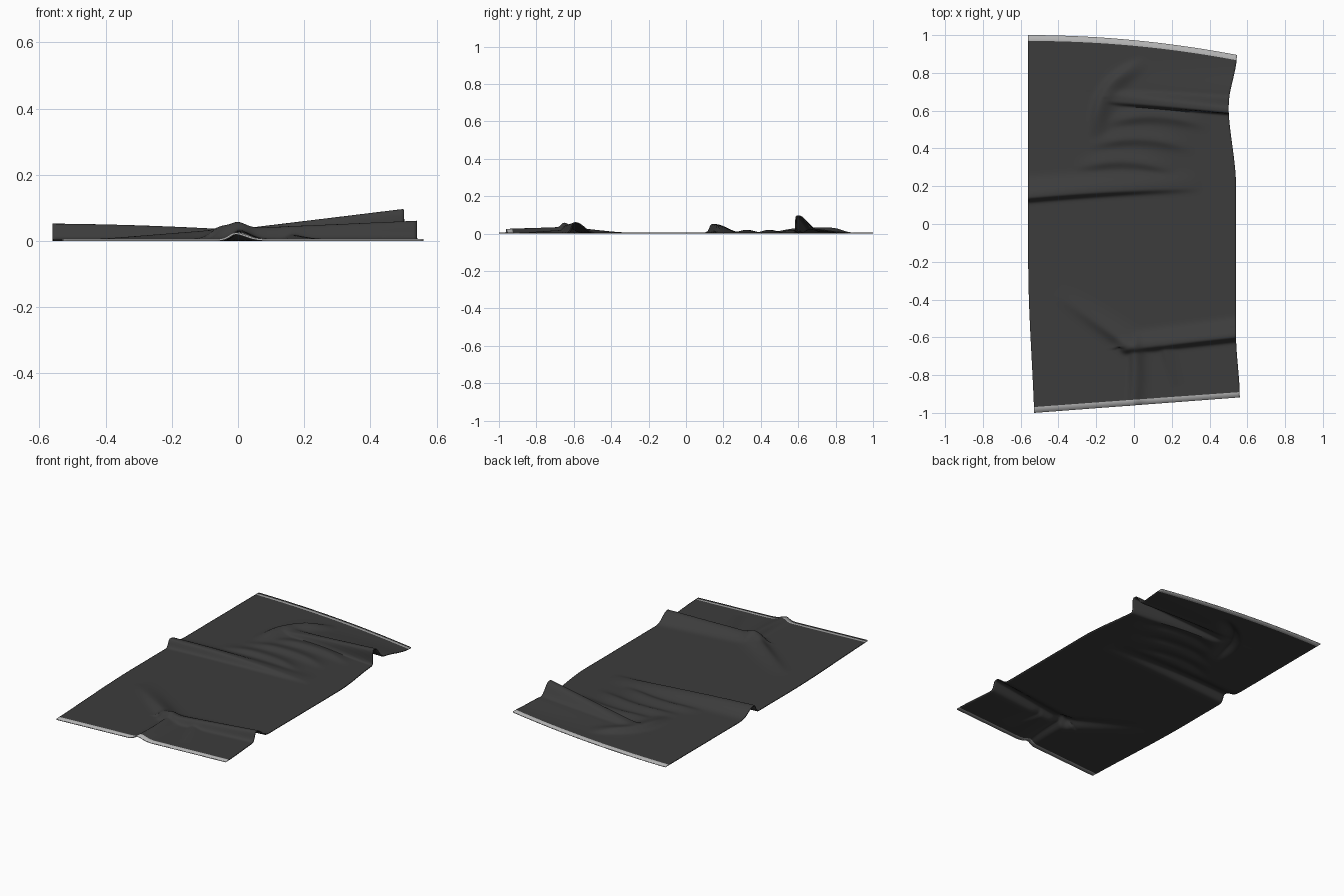
import bpy
import bmesh
import math
from mathutils import Vector

if "Cube" in bpy.data.objects:
    bpy.data.objects.remove(bpy.data.objects["Cube"])

THICKNESS = .006
FRINGE_SHARE = .0155
COLUMNS, BODY_ROWS = 100, 250


def make_material(name, value):
    material = bpy.data.materials.new(name)
    material.use_nodes = True
    colour = (value, value, value, 1)
    material.diffuse_color = colour
    shader = material.node_tree.nodes["Principled BSDF"]
    shader.inputs["Base Color"].default_value = colour
    return material


def smooth_ramp(value, low, high):
    """Ease from zero to one between two limits."""
    t = min(1, max(0, (value - low) / (high - low)))
    return t * t * (3 - 2 * t)


def make_fold(start, end, rise, back, front, bend=0, ease=1, power=2, lean=0):
    """Crease from start to end whose height follows the rise pair.

    The back and front widths set the slope on its left and right.
    """
    origin = Vector(start)
    axis = Vector(end) - origin
    length = axis.length
    axis.normalize()
    normal = Vector((-axis.y, axis.x))

    def fold(point):
        offset = point - origin
        along = offset.dot(axis)
        t = min(1, max(0, along / length))
        across = offset.dot(normal) - bend * math.sin(math.pi * t)
        distance = math.hypot(across, along - t * length)
        width = back if across > 0 else front
        height = rise[0] + (rise[1] - rise[0]) * t ** ease
        height *= math.exp(-(distance / width) ** power)
        return height, height * lean

    return fold


def make_wrinkle(start, end, peak, back, front, bend=0):
    """Soft crease that fades out at both ends."""
    middle = (Vector(start) + Vector(end)) / 2
    ridge = make_fold(start, end, (peak, peak), back, front, bend)
    reach = (Vector(end) - Vector(start)).length / 2

    def wrinkle(point):
        fade = 1 - smooth_ramp((point - middle).length, reach * .4, reach * 1.1)
        height, shift = ridge(point)
        return height * fade, shift

    return wrinkle


# Front fold and its three branches
front_fold = make_fold((-.04, -.65), (.6, -.575), (.03, .058), .055, .03,
                       power=2.5, lean=-.2)
diagonal_branch = make_fold((-.42, -.36), (-.02, -.645), (0, .032), .06, .035)
edge_branch = make_fold((0, -.64), (-.03, -1.1), (.03, .015), .045, .025, bend=.015)
small_branch = make_fold((.16, -.66), (.22, -.86), (.014, 0), .04, .02)

# Middle fold, fading toward the right edge
middle_fold = make_fold((-.65, .145), (.36, .2), (.047, 0), .065, .028,
                        bend=.01, ease=2, power=2.5, lean=-.2)

# Tall narrow back fold with a wide slope behind it
back_fold = make_fold((-.12, .665), (.6, .615), (.015, .103), .045, .03,
                      power=3.5, lean=-.25)
back_slope = make_fold((-.05, .7), (.6, .68), (.008, .022), .11, .05)

# Curved crease and the soft wrinkles in front of it
curved_crease = make_wrinkle((-.22, .46), (.05, .87), .026, .03, .06, bend=.075)
folds = [front_fold, diagonal_branch, edge_branch, small_branch,
         middle_fold, back_fold, back_slope, curved_crease]
for step in range(3):
    x, y = -.32 + .08 * step, .3 + .12 * step
    folds.append(make_wrinkle((x, y), (x + .55, y - .02), .014, .045, .03, bend=.04))


def left_edge(y):
    return -.56 + .035 * smooth_ramp(-y, .2, 1.2)


def right_edge(y):
    pulled_in = .04 * smooth_ramp(y, .2, .64) - .045 * smooth_ramp(y, .62, .9)
    return .54 - pulled_in + .02 * smooth_ramp(-y, .58, .92)


def back_edge(x):
    return 1 - .105 * ((x + .56) / 1.11) ** 2


def cloth_point(u, t):
    """Place a grid point inside the outline and raise it by the folds."""
    front = -1 + .082 * u
    back = back_edge(-.56 + 1.11 * u)
    y = front + (back - front) * t
    x = left_edge(y) + (right_edge(y) - left_edge(y)) * u
    lifts = [fold(Vector((x, y))) for fold in folds]
    height = math.sqrt(sum(lift * lift for lift, shift in lifts))
    return Vector((x, y + sum(shift for lift, shift in lifts), THICKNESS + height))


# Cloth grid, with one narrow row for the fringe at each end
body_span = 1 - 2 * FRINGE_SHARE
rows = [0]
rows += [FRINGE_SHARE + body_span * i / BODY_ROWS for i in range(BODY_ROWS + 1)]
rows += [1]

bm = bmesh.new()
grid = [[bm.verts.new(cloth_point(i / COLUMNS, t)) for i in range(COLUMNS + 1)]
        for t in rows]
last = len(rows) - 2
for j, (lower, upper) in enumerate(zip(grid, grid[1:])):
    for i in range(COLUMNS):
        face = bm.faces.new((lower[i], lower[i + 1], upper[i + 1], upper[i]))
        face.material_index = int(j in (0, last))

mesh = bpy.data.meshes.new("towel")
bm.to_mesh(mesh)
bm.free()
mesh.materials.append(make_material("charcoal cloth", .045))
mesh.materials.append(make_material("pale grey fringe", .45))
towel = bpy.data.objects.new("towel", mesh)
bpy.context.collection.objects.link(towel)

# Cloth thickness, grown downward
solid = towel.modifiers.new("thickness", "SOLIDIFY")
solid.thickness = THICKNESS
solid.offset = -1

bpy.context.view_layer.objects.active = towel
towel.select_set(True)
bpy.ops.object.shade_smooth_by_angle(angle=math.radians(50))
